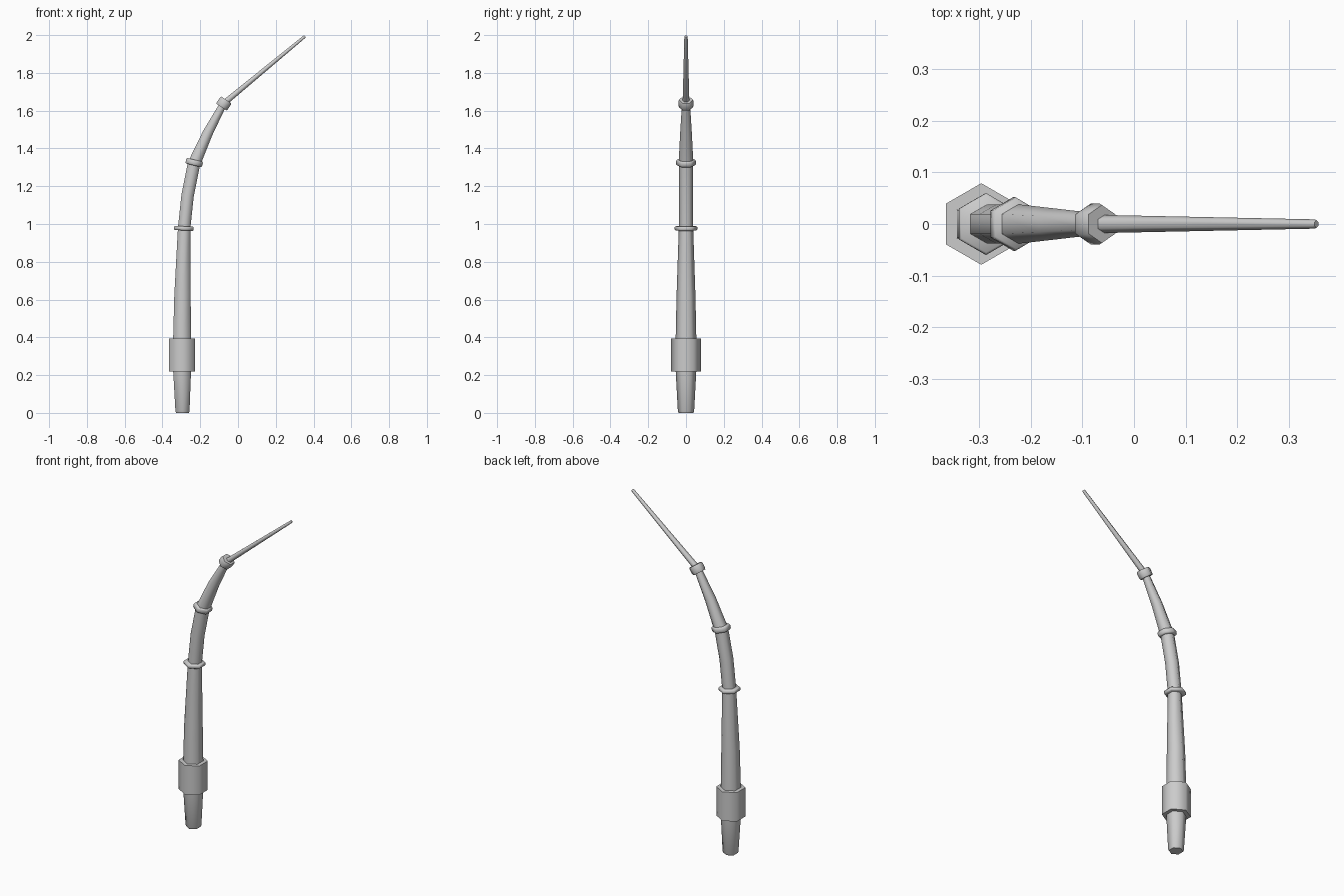
import bpy, bmesh, math
from mathutils import Vector, Matrix

if "Cube" in bpy.data.objects:
    bpy.data.objects.remove(bpy.data.objects["Cube"])


def hex_loft(name, rings):
    """Loft six-sided rings given as (x, z, radius, tilt towards +x in degrees)."""
    bm = bmesh.new()
    loops = []
    for x, z, r, tilt in rings:
        rot = Matrix.Rotation(math.radians(tilt), 3, 'Y')
        loop = []
        for i in range(6):
            a = math.radians(30 + 60 * i)
            p = rot @ Vector((r * math.cos(a), r * math.sin(a), 0))
            loop.append(bm.verts.new(p + Vector((x, 0, z))))
        loops.append(loop)
    for a, b in zip(loops, loops[1:]):
        for i in range(6):
            j = (i + 1) % 6
            bm.faces.new((a[i], a[j], b[j], b[i]))
    bm.faces.new(loops[0][::-1])
    bm.faces.new(loops[-1])
    mesh = bpy.data.meshes.new(name)
    bm.to_mesh(mesh)
    bm.free()
    obj = bpy.data.objects.new(name, mesh)
    bpy.context.collection.objects.link(obj)
    bpy.ops.object.select_all(action='DESELECT')
    obj.select_set(True)
    bpy.context.view_layer.objects.active = obj
    bpy.ops.object.shade_smooth_by_angle(angle=math.radians(65))
    return obj


def joint_ring(name, x, z, r, thick, tilt):
    """Chamfered hexagonal ring, centred on the joint and tilted with it."""
    s, c = math.sin(math.radians(tilt)), math.cos(math.radians(tilt))
    h = thick / 2
    steps = ((-h, r * 0.92), (-h * 0.6, r), (h * 0.6, r), (h, r * 0.92))
    hex_loft(name, [(x + d * s, z + d * c, rr, tilt) for d, rr in steps])


# Grip below the collar, with a slightly rounded end
hex_loft("grip", [(-0.294, 0.0, 0.039, 0), (-0.294, 0.008, 0.043, 0),
                  (-0.296, 0.23, 0.055, 0)])

# Thick collar
hex_loft("collar", [(-0.296, 0.22, 0.079, 0), (-0.296, 0.393, 0.079, 0)])

# Bending shaft segments
hex_loft("lower_shaft", [(-0.296, 0.38, 0.055, 0), (-0.294, 0.62, 0.050, 1),
                         (-0.285, 0.98, 0.038, 4)])
hex_loft("middle_shaft", [(-0.286, 0.97, 0.038, 4), (-0.267, 1.15, 0.038, 8),
                          (-0.232, 1.325, 0.038, 14)])
hex_loft("upper_shaft", [(-0.232, 1.32, 0.039, 16), (-0.161, 1.48, 0.031, 26),
                         (-0.075, 1.64, 0.021, 32)])

# Rings covering the joints
joint_ring("lower_ring", -0.287, 0.977, 0.060, 0.022, 3)
joint_ring("middle_ring", -0.232, 1.325, 0.052, 0.030, 14)
joint_ring("upper_ring", -0.075, 1.638, 0.040, 0.046, 34)

# Thin straight tip
hex_loft("tip", [(-0.082, 1.633, 0.018, 50), (0.350, 1.990, 0.009, 50),
                 (0.354, 1.994, 0.007, 50)])
